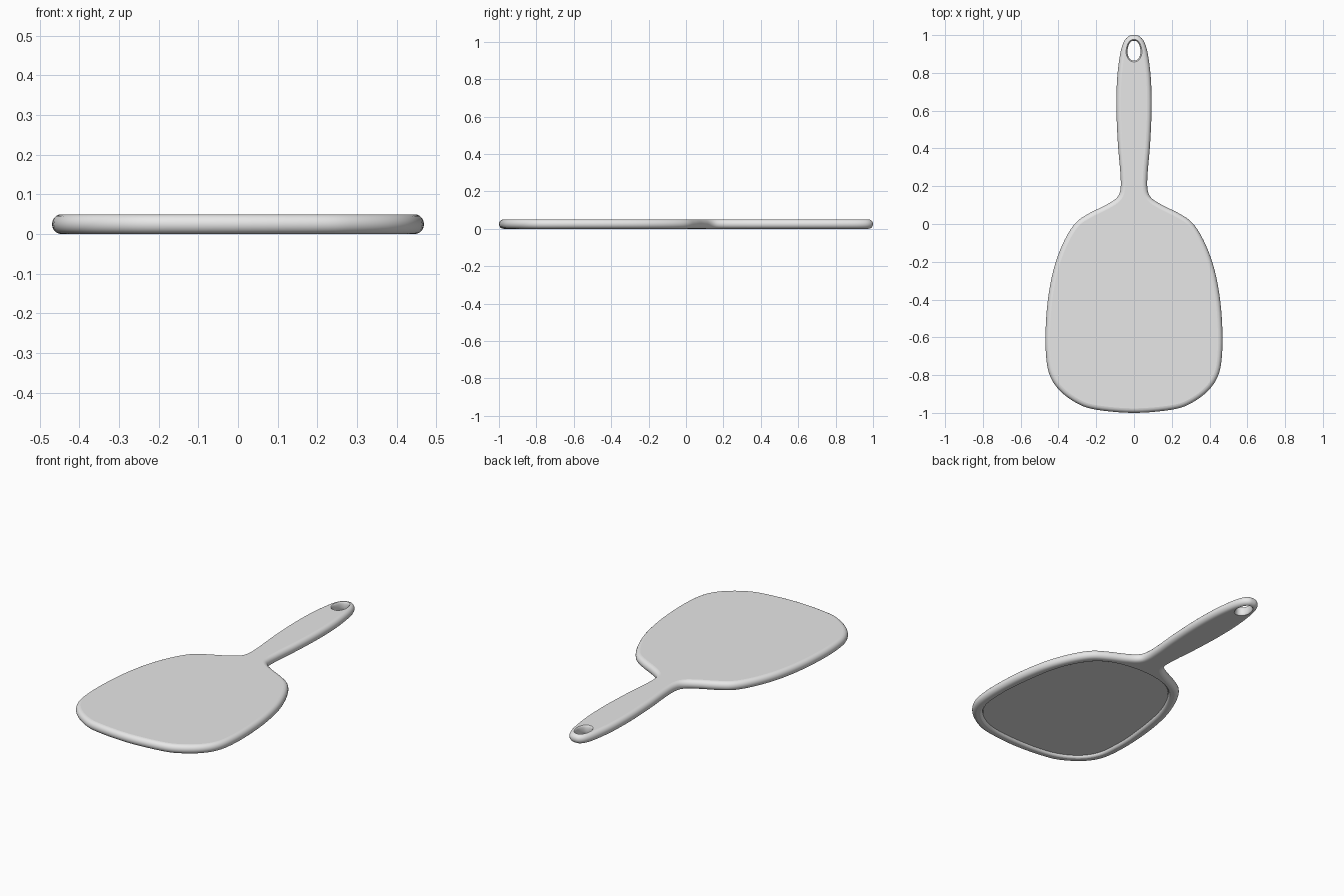
import bpy, bmesh, math
from mathutils import Vector

cube = bpy.data.objects.get("Cube")
if cube:
    bpy.data.objects.remove(cube, do_unlink=True)

grey = bpy.data.materials.new("plain grey")
grey.use_nodes = True
grey.diffuse_color = (0.8, 0.8, 0.8, 1)
grey.node_tree.nodes["Principled BSDF"].inputs["Base Color"].default_value = (0.8, 0.8, 0.8, 1)


def smooth_outline(half, steps=5):
    """Mirror a right half (front to back) and round it into a closed loop."""
    pts = [Vector(p) for p in half]
    pts += [Vector((-p.x, p.y)) for p in reversed(pts[1:-1])]
    n, out = len(pts), []
    for i in range(n):
        a, b, c, d = (pts[(i + k) % n] for k in (-1, 0, 1, 2))
        for s in range(steps):
            t = s / steps
            out.append(0.5 * (2 * b + (c - a) * t + (2 * a - 5 * b + 4 * c - d) * t ** 2
                              + (3 * b - a - 3 * c + d) * t ** 3))
    return out


def inset(loop, dist):
    """Move a counter-clockwise loop inwards along its normals."""
    out = []
    for i, p in enumerate(loop):
        t = (loop[(i + 1) % len(loop)] - loop[i - 1]).normalized()
        out.append(p + Vector((-t.y, t.x)) * dist)
    return out


def wall(bm, loop, profile):
    """Sweep (inset, z) profile points round a loop; return first and last edge rings."""
    rings = [[bm.verts.new((p.x, p.y, z)) for p in inset(loop, d)] for d, z in profile]
    n = len(loop)
    for lo, hi in zip(rings, rings[1:]):
        for i in range(n):
            j = (i + 1) % n
            bm.faces.new((lo[i], lo[j], hi[j], hi[i])).smooth = True

    def edges(r):
        return [bm.edges.get((r[i], r[(i + 1) % n])) for i in range(n)]
    return edges(rings[0]), edges(rings[-1])


def cap(bm, edges):
    """Fill a flat face between edge rings, leaving holes open."""
    res = bmesh.ops.triangle_fill(bm, edges=edges, use_beauty=True)
    for f in res["geom"]:
        if isinstance(f, bmesh.types.BMFace):
            f.smooth = False


def finish(bm, name):
    bmesh.ops.recalc_face_normals(bm, faces=bm.faces[:])
    mesh = bpy.data.meshes.new(name)
    bm.to_mesh(mesh)
    bm.free()
    mesh.materials.append(grey)
    obj = bpy.data.objects.new(name, mesh)
    bpy.context.collection.objects.link(obj)
    return obj


def round_edge(height, bulge, depth, steps):
    """Rounded edge profile from bottom to top."""
    return [(depth - bulge * math.cos(a), height / 2 * (1 + math.sin(a)))
            for a in (math.pi * (k / steps - 0.5) for k in range(steps + 1))]


H = 0.05
FLOOR = 0.018

# Outlines: whole body, hanging hole, glass
body = smooth_outline([
    (0, -1.0), (0.2, -0.983), (0.3, -0.95), (0.395, -0.88), (0.45, -0.79),
    (0.468, -0.66), (0.465, -0.5), (0.45, -0.36), (0.42, -0.22), (0.37, -0.09),
    (0.31, 0.005), (0.24, 0.055), (0.15, 0.1), (0.09, 0.14), (0.071, 0.19),
    (0.073, 0.28), (0.085, 0.42), (0.093, 0.6), (0.09, 0.76), (0.075, 0.89),
    (0.056, 0.96), (0.03, 0.993), (0, 1.0)])
hole = smooth_outline([(0, 0.865), (0.023, 0.875), (0.035, 0.907),
                       (0.029, 0.945), (0.016, 0.965), (0, 0.97)])
glass = smooth_outline([
    (0, -0.945), (0.2, -0.928), (0.33, -0.865), (0.397, -0.77), (0.413, -0.65),
    (0.41, -0.5), (0.37, -0.24), (0.3, -0.075), (0.22, 0.008), (0.12, 0.046), (0, 0.058)])

# Frame and handle: rounded outer edge, eyelet and a shallow recess underneath
bm = bmesh.new()
out_low, out_high = wall(bm, body, round_edge(H, 0.024, 0.024, 10))
hole_low, hole_high = wall(bm, hole, [(-d, z) for d, z in round_edge(H, 0.007, 0.007, 8)])
lip = [(-0.013, 0), (-0.008, 0.002), (-0.003, 0.007), (0, FLOOR)]
lip_low, lip_high = wall(bm, glass, lip)
cap(bm, out_high + hole_high)
cap(bm, out_low + hole_low + lip_low)
cap(bm, lip_high)
finish(bm, "frame_and_handle")

# Glass plate set into the recess
bm = bmesh.new()
low, high = wall(bm, glass, [(0.001, 0.013), (0.001, FLOOR - 0.0005)])
for f in bm.faces:
    f.smooth = False
cap(bm, low)
cap(bm, high)
finish(bm, "mirror_glass")
